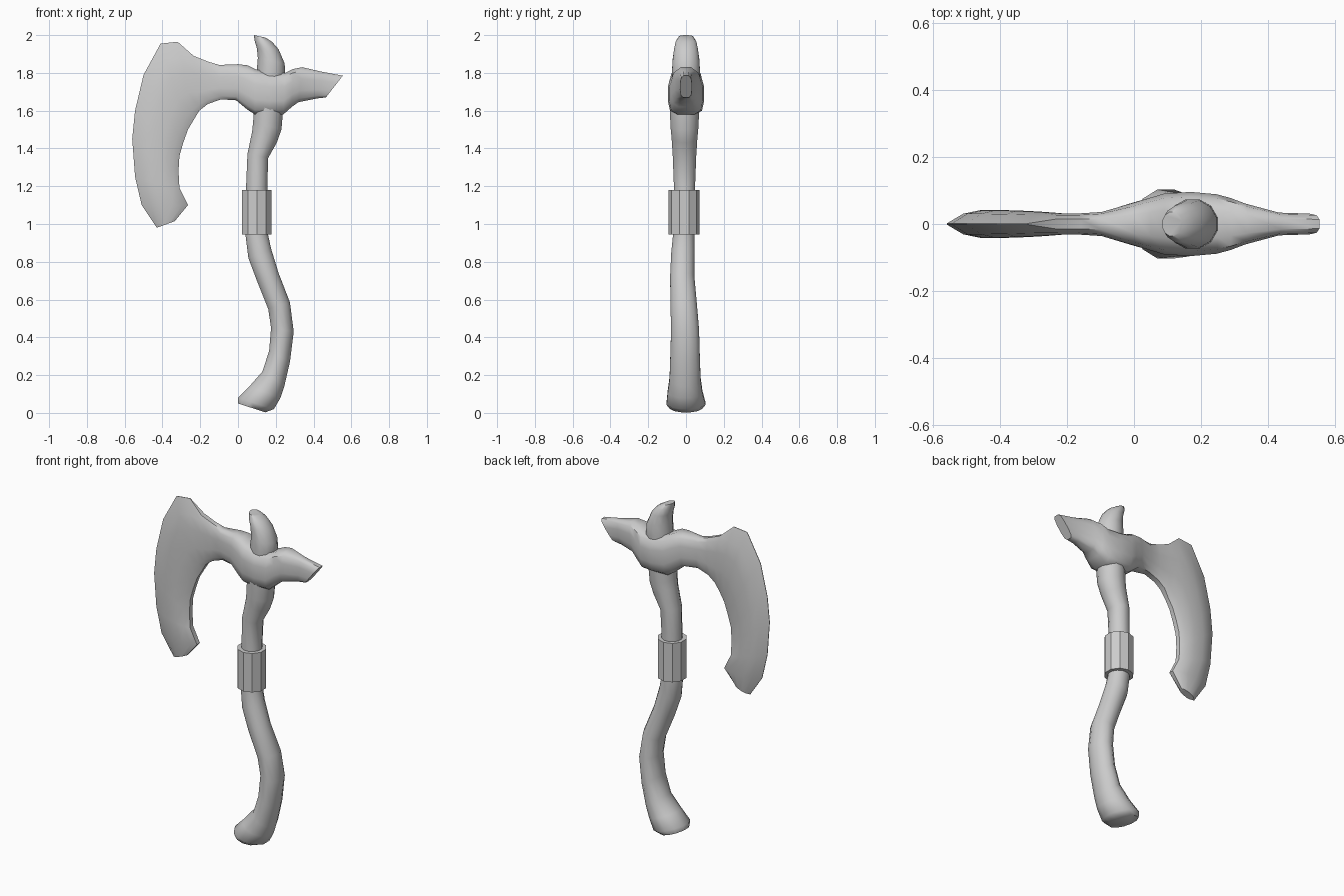
import bpy, bmesh, math


def finish(name, bm, angle=40):
    bmesh.ops.recalc_face_normals(bm, faces=bm.faces)
    me = bpy.data.meshes.new(name)
    bm.to_mesh(me)
    bm.free()
    ob = bpy.data.objects.new(name, me)
    bpy.context.collection.objects.link(ob)
    bpy.ops.object.select_all(action='DESELECT')
    ob.select_set(True)
    bpy.context.view_layer.objects.active = ob
    bpy.ops.object.shade_smooth_by_angle(angle=math.radians(angle))
    return ob


def loft(name, stations, angle=40):
    """Station: (ax, az, bx, bz, y_centre, y_half, profile). The profile runs A to B
    as (t, width) pairs and is mirrored across y."""
    bm = bmesh.new()
    rings = []
    for ax, az, bx, bz, yc, w, prof in stations:
        side = [(ax + (bx - ax) * t, az + (bz - az) * t, w * f) for t, f in prof]
        pts = [(x, yc + d, z) for x, z, d in side]
        pts += [(x, yc - d, z) for x, z, d in reversed(side)]
        rings.append([bm.verts.new(p) for p in pts])
    n = len(rings[0])
    for r0, r1 in zip(rings, rings[1:]):
        for i in range(n):
            j = (i + 1) % n
            bm.faces.new((r0[i], r0[j], r1[j], r1[i]))
    bm.faces.new(rings[0])
    bm.faces.new(rings[-1])
    return finish(name, bm, angle)


# Half profiles: round for wood and horn, boxy for the hub, sharp-edged for the blade
ROUND = [((1 - math.cos(a)) / 2, math.sin(a)) for a in
         [math.pi * (i + 0.5) / 6 for i in range(6)]]
k = math.cos(math.pi / 12)
ROUND = [(0.5 + (t - 0.5) / k, f / k) for t, f in ROUND]
HUB = [(0, .45), (.1, .85), (.33, 1), (.67, 1), (.9, .88), (1, .5)]
BLADE = [(0, .04), (.2, .75), (.4, 1), (.65, 1), (.88, .8), (1, .35)]

# Curved wooden handle, butt to head
handle = [
    (0.00, 0.05, 0.145, 0.003, 0.00, 0.085),
    (0.00, 0.08, 0.19, 0.02, 0.00, 0.103),
    (0.06, 0.14, 0.225, 0.08, -0.005, 0.092),
    (0.13, 0.22, 0.245, 0.14, -0.005, 0.082),
    (0.165, 0.33, 0.275, 0.27, -0.005, 0.078),
    (0.175, 0.45, 0.295, 0.43, -0.005, 0.074),
    (0.16, 0.55, 0.275, 0.585, -0.012, 0.070),
    (0.10, 0.70, 0.215, 0.74, -0.020, 0.064),
    (0.055, 0.82, 0.175, 0.87, -0.016, 0.062),
    (0.04, 0.94, 0.16, 0.94, -0.012, 0.057),
    (0.043, 1.20, 0.155, 1.20, -0.008, 0.056),
    (0.05, 1.37, 0.16, 1.35, -0.008, 0.062),
    (0.075, 1.49, 0.205, 1.43, -0.008, 0.068),
    (0.08, 1.54, 0.23, 1.50, -0.008, 0.074),
    (0.085, 1.62, 0.24, 1.62, -0.008, 0.078),
]
loft("handle", [s + (ROUND,) for s in handle], 50)

# Faceted collar around the grip
bm = bmesh.new()
bmesh.ops.create_cone(bm, cap_ends=True, segments=10, radius1=0.082, radius2=0.082, depth=0.235)
bmesh.ops.translate(bm, verts=bm.verts, vec=(0.1, -0.01, 1.0625))
finish("collar", bm, 20)

# Curved horn on top
horn = [
    (0.105, 1.74, 0.24, 1.74, 0, 0.07),
    (0.10, 1.82, 0.25, 1.79, 0, 0.074),
    (0.105, 1.88, 0.247, 1.85, 0, 0.071),
    (0.10, 1.93, 0.215, 1.925, 0, 0.063),
    (0.088, 1.97, 0.18, 1.965, 0, 0.054),
    (0.084, 2.00, 0.145, 1.987, 0, 0.036),
]
loft("top_horn", [s + (ROUND,) for s in horn], 50)

# Axe head: rear spike, hub, then sweeping blade
hub = [
    (0.555, 1.785, 0.465, 1.67, 0.031),
    (0.44, 1.807, 0.42, 1.665, 0.034),
    (0.34, 1.83, 0.32, 1.645, 0.061),
    (0.29, 1.82, 0.285, 1.62, 0.078),
    (0.25, 1.80, 0.24, 1.58, 0.089),
    (0.17, 1.80, 0.17, 1.578, 0.096),
    (0.09, 1.82, 0.09, 1.58, 0.091),
    (0.05, 1.84, 0.05, 1.605, 0.079),
    (0.00, 1.846, -0.01, 1.655, 0.063),
    (-0.10, 1.842, -0.09, 1.66, 0.036),
    (-0.16, 1.86, -0.16, 1.635, 0.032),
    (-0.235, 1.89, -0.205, 1.60, 0.032),
]
blade = [
    (-0.32, 1.965, -0.235, 1.55, 0.036),
    (-0.41, 1.955, -0.265, 1.50, 0.039),
    (-0.50, 1.79, -0.29, 1.43, 0.041),
    (-0.545, 1.60, -0.31, 1.36, 0.041),
    (-0.56, 1.45, -0.315, 1.28, 0.041),
    (-0.545, 1.25, -0.31, 1.19, 0.042),
    (-0.51, 1.10, -0.265, 1.10, 0.040),
    (-0.43, 0.98, -0.335, 1.015, 0.022),
]
loft("axe_head", [s[:4] + (0, s[4], HUB) for s in hub]
     + [s[:4] + (0, s[4], BLADE) for s in blade], 45)
